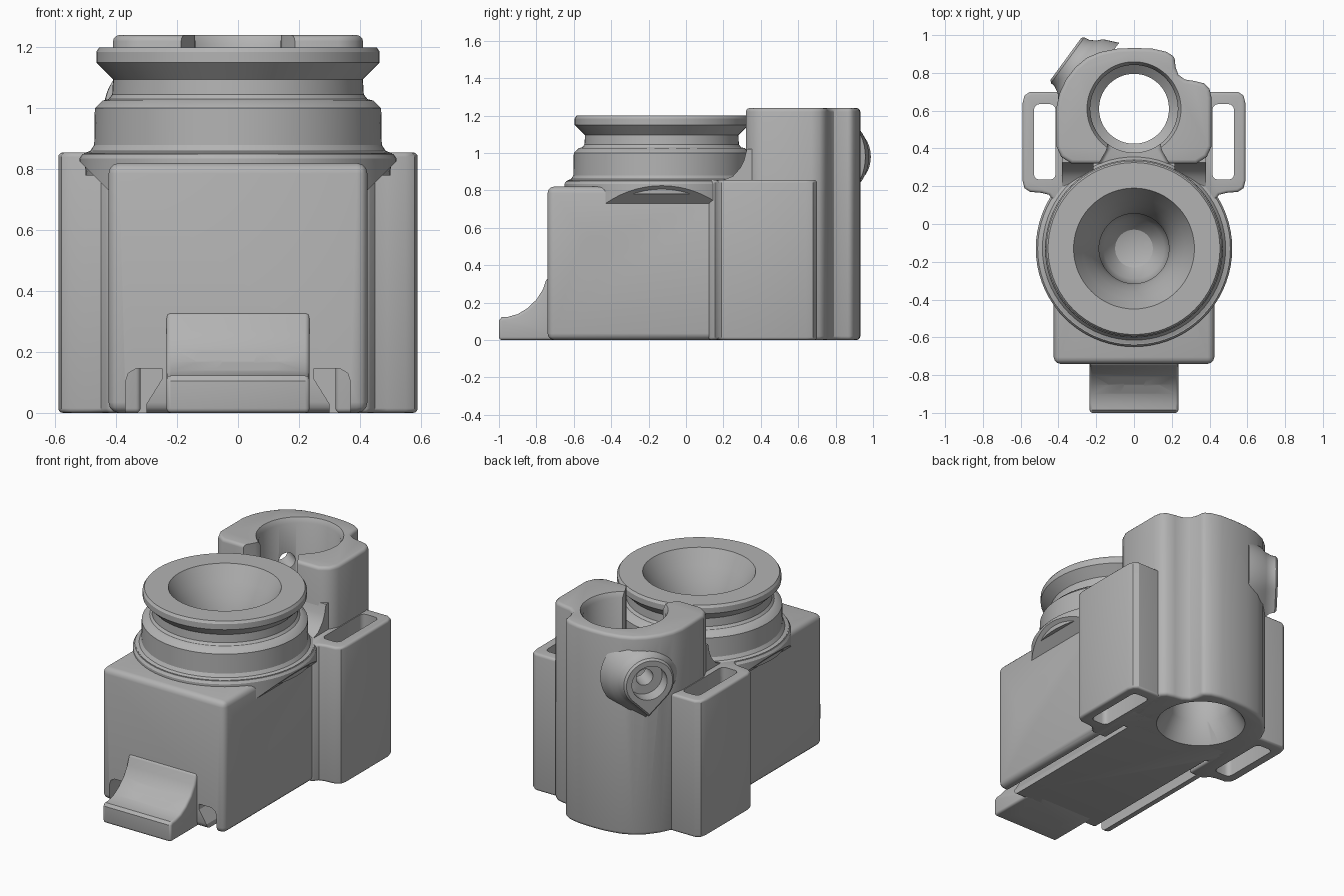
import bpy, bmesh
from math import sin, cos, pi, radians
from mathutils import Vector, Matrix

if "Cube" in bpy.data.objects:
    bpy.data.objects.remove(bpy.data.objects["Cube"], do_unlink=True)

grey = bpy.data.materials.new("plain_grey")
grey.use_nodes = True
COLOUR = (0.45, 0.45, 0.45, 1)
grey.diffuse_color = COLOUR
grey.node_tree.nodes["Principled BSDF"].inputs["Base Color"].default_value = COLOUR

LENS_Y, TUBE_Y = -0.13, 0.61
parts, cutters = [], []


def add_object(name, bm, cutter=False):
    bmesh.ops.recalc_face_normals(bm, faces=bm.faces)
    mesh = bpy.data.meshes.new(name)
    bm.to_mesh(mesh)
    bm.free()
    mesh.materials.append(grey)
    obj = bpy.data.objects.new(name, mesh)
    bpy.context.collection.objects.link(obj)
    obj.hide_render = cutter
    (cutters if cutter else parts).append(obj)
    return obj


def prism(name, outline, axis, lo, hi, cutter=False):
    """Extrude a 2D outline along an axis."""
    place = {"x": lambda u, v: (lo, u, v), "y": lambda u, v: (u, lo, v),
             "z": lambda u, v: (u, v, lo)}[axis]
    bm = bmesh.new()
    face = bm.faces.new([bm.verts.new(place(u, v)) for u, v in outline])
    new = bmesh.ops.extrude_face_region(bm, geom=[face])["geom"]
    shift = Vector([(hi - lo) * (axis == a) for a in "xyz"])
    bmesh.ops.translate(bm, vec=shift, verts=[g for g in new if isinstance(g, bmesh.types.BMVert)])
    return add_object(name, bm, cutter)


def box(x0, x1, y0, y1):
    return [(x0, y0), (x1, y0), (x1, y1), (x0, y1)]


def lathe(name, profile, centre, cutter=False, direction=(0, 0, 1), steps=72):
    """Revolve (radius, height) points that begin and end on the axis."""
    bm = bmesh.new()
    verts = [bm.verts.new((r, 0, h)) for r, h in profile]
    edges = [bm.edges.new(pair) for pair in zip(verts, verts[1:])]
    bmesh.ops.spin(bm, geom=verts + edges, cent=(0, 0, 0), axis=(0, 0, 1),
                   angle=2 * pi, steps=steps)
    bmesh.ops.remove_doubles(bm, verts=bm.verts, dist=1e-4)
    turn = Vector(direction).to_track_quat("Z", "Y").to_matrix().to_4x4()
    bm.transform(Matrix.Translation(centre) @ turn)
    return add_object(name, bm, cutter)


def rod(name, radius, lo, hi, centre, direction=(0, 0, 1)):
    return lathe(name, [(0, lo), (radius, lo), (radius, hi), (0, hi)], centre, True,
                 direction, 40)


def apply_modifier(obj, kind, **settings):
    mod = obj.modifiers.new(kind.lower(), kind)
    for key, value in settings.items():
        setattr(mod, key, value)
    bpy.context.view_layer.objects.active = obj
    bpy.ops.object.modifier_apply(modifier=mod.name)


def bevel(obj, width, angle=50):
    apply_modifier(obj, "BEVEL", width=width, segments=3, limit_method="ANGLE",
                   angle_limit=radians(angle))


def cut(obj, *tools, operation="DIFFERENCE"):
    for tool in tools:
        apply_modifier(obj, "BOOLEAN", operation=operation, object=tool, solver="EXACT")


# Shared cutters: funnel bore, rear tube bore, side windows
funnel = lathe("funnel_cutter", [
    (0, .40), (.10, .43), (.16, .50), (.185, .60), (.185, .88), (.20, .95), (.23, 1.03),
    (.27, 1.11), (.315, 1.19), (.335, 1.23), (0, 1.23)], (0, LENS_Y, 0), True)
tube = lathe("tube_cutter", [
    (0, -.05), (.27, -.05), (.26, 0), (.185, .12), (.185, .30), (.232, .34),
    (.232, 1.21), (.26, 1.26), (0, 1.26)], (0, TUBE_Y, 0), True)
windows, pin_holes, channels = [], [], []
for s in (-1, 1):
    window = prism("window_cutter", box(s * .415, s * .53, .235, .635), "z", -.1, 1, True)
    bevel(window, .03)
    windows.append(window)
    pin_holes.append(rod("pin_hole_cutter", .04, -.1, .1, (s * .32, .55, 0)))
    groove = [(.30, -.02), (.30, .03), (.25, .11), (.25, .145), (.335, .145),
              (.36, .13), (.37, .10), (.37, -.02)]
    channels.append(prism("channel_cutter", [(s * x, z) for x, z in groove], "y", -.8, .3, True))

# Main body with side pin hole and bottom channels
body = prism("body", box(-.425, .425, -.74, .5), "z", 0, .82)
bevel(body, .035)
side_hole = lathe("side_hole_cutter", [
    (0, -.5), (.10, -.5), (.092, -.424), (.07, -.40), (.07, .40), (.092, .424),
    (.10, .5), (0, .5)], (0, -.48, .47), True, (1, 0, 0), 40)
cut(body, funnel, tube, side_hole, *windows, *channels, *pin_holes)

# Collar: a disc whose overhanging sides are trimmed at 45 degrees
collar = lathe("collar", [(0, .6), (.52, .6), (.52, .835), (.51, .85), (0, .85)], (0, LENS_Y, 0))
trim = prism("collar_trim", [(-.42, .5), (.42, .5), (.42, .725), (.65, .955), (-.65, .955),
                             (-.42, .725)], "y", -1, 1, True)
cut(collar, trim, operation="INTERSECT")
cut(collar, funnel, tube)

# Grooved round mouth
mouth = lathe("mouth_ring", [
    (0, .78), (.50, .78), (.505, .853), (.485, .86), (.472, .88), (.47, 1.0), (.445, 1.025),
    (.425, 1.03), (.413, 1.045), (.41, 1.095), (.465, 1.15), (.465, 1.185), (.455, 1.2),
    (0, 1.2)], (0, LENS_Y, 0))
cut(mouth, funnel)

# Rear tower holding the tube
tower = prism("rear_tower", [
    (-.41, .41), (-.41, .62), (-.395, .69), (-.36, .765), (-.31, .83), (-.25, .88),
    (-.18, .91), (-.09, .928), (0, .932), (.10, .928), (.17, .912), (.215, .885),
    (.22, .83), (.235, .79), (.27, .765), (.32, .757), (.37, .745), (.40, .715),
    (.41, .67), (.41, .41), (.385, .355), (.33, .32), (-.33, .32), (-.385, .355)],
    "z", 0, 1.24)
bevel(tower, .02)
opening = prism("opening_cutter", [(-.14, .47), (-.14, .40), (-.21, .28), (.21, .28),
                                   (.14, .40), (.14, .47)], "z", .86, 1.4, True)
bevel(opening, .02, 20)

# Side nozzle on the tower, teardrop shaped
NOZZLE_DIR = Vector((-.805, .59, 0)).normalized()
nozzle_base = Vector((0, TUBE_Y, .98))
side = Vector((NOZZLE_DIR.y, -NOZZLE_DIR.x, 0))
bm = bmesh.new()
rings = []
for dist, radius in ((.27, .235), (.35, .20), (.375, .172), (.41, .153), (.435, .15), (.447, .138)):
    ring = []
    for i in range(48):
        a = 2 * pi * i / 48
        reach = radius / max(cos(a + pi / 2), cos(pi / 4)) if sin(a) < -cos(pi / 4) else radius
        if sin(a) < -cos(pi / 4):
            reach = radius / cos(pi / 4 - abs(a - 1.5 * pi))
        ring.append(bm.verts.new(nozzle_base + NOZZLE_DIR * dist
                                 + side * reach * cos(a) + Vector((0, 0, reach * sin(a)))))
    rings.append(ring)
for low, high in zip(rings, rings[1:]):
    for i in range(48):
        j = (i + 1) % 48
        bm.faces.new((low[i], low[j], high[j], high[i]))
bm.faces.new(rings[0])
bm.faces.new(rings[-1])
nozzle = add_object("side_nozzle", bm)
socket = rod("socket_cutter", .105, .36, .6, nozzle_base, NOZZLE_DIR)
port = rod("port_cutter", .05, .1, .5, nozzle_base, NOZZLE_DIR)
cut(tower, tube, opening, socket, port, *pin_holes)
cut(nozzle, tube, socket, port)

# Curved fillets in front of the tower
for s, label in ((-1, "right"), (1, "left")):
    fillet = prism(label + "_tower_fillet", [
        (.20, .80), (.20, .855), (.25, .875), (.29, .92), (.31, .96), (.325, 1.02),
        (.36, 1.02), (.36, .80)], "x", s * .215, s * .38)
    cut(fillet, tube)

    # Strap loop beside the tower
    loop = prism(label + "_strap_loop", [(s * x, y) for x, y in (
        (.32, .12), (.425, .12), (.45, .155), (.49, .165), (.55, .17), (.58, .19), (.59, .23),
        (.59, .64), (.58, .68), (.55, .70), (.32, .70))], "z", 0, .855)
    bevel(loop, .015)
    cut(loop, *windows, tube, *pin_holes)

# Front foot with two screw holes
foot = prism("front_foot", [
    (-.65, 0), (-1, 0), (-1, .105), (-.985, .122), (-.95, .124), (-.90, .138), (-.85, .168),
    (-.80, .215), (-.765, .27), (-.745, .33), (-.65, .33)], "x", -.235, .235)
bevel(foot, .015)
for s in (-1, 1):
    cut(foot, rod("screw_hole_cutter", .042, -.2, .5, (s * .095, -.855, 0)))

# Tidy up and shade
for tool in cutters:
    bpy.data.objects.remove(tool, do_unlink=True)
bpy.ops.object.select_all(action="DESELECT")
for part in parts:
    part.select_set(True)
bpy.context.view_layer.objects.active = body
bpy.ops.object.shade_smooth_by_angle(angle=radians(32))
